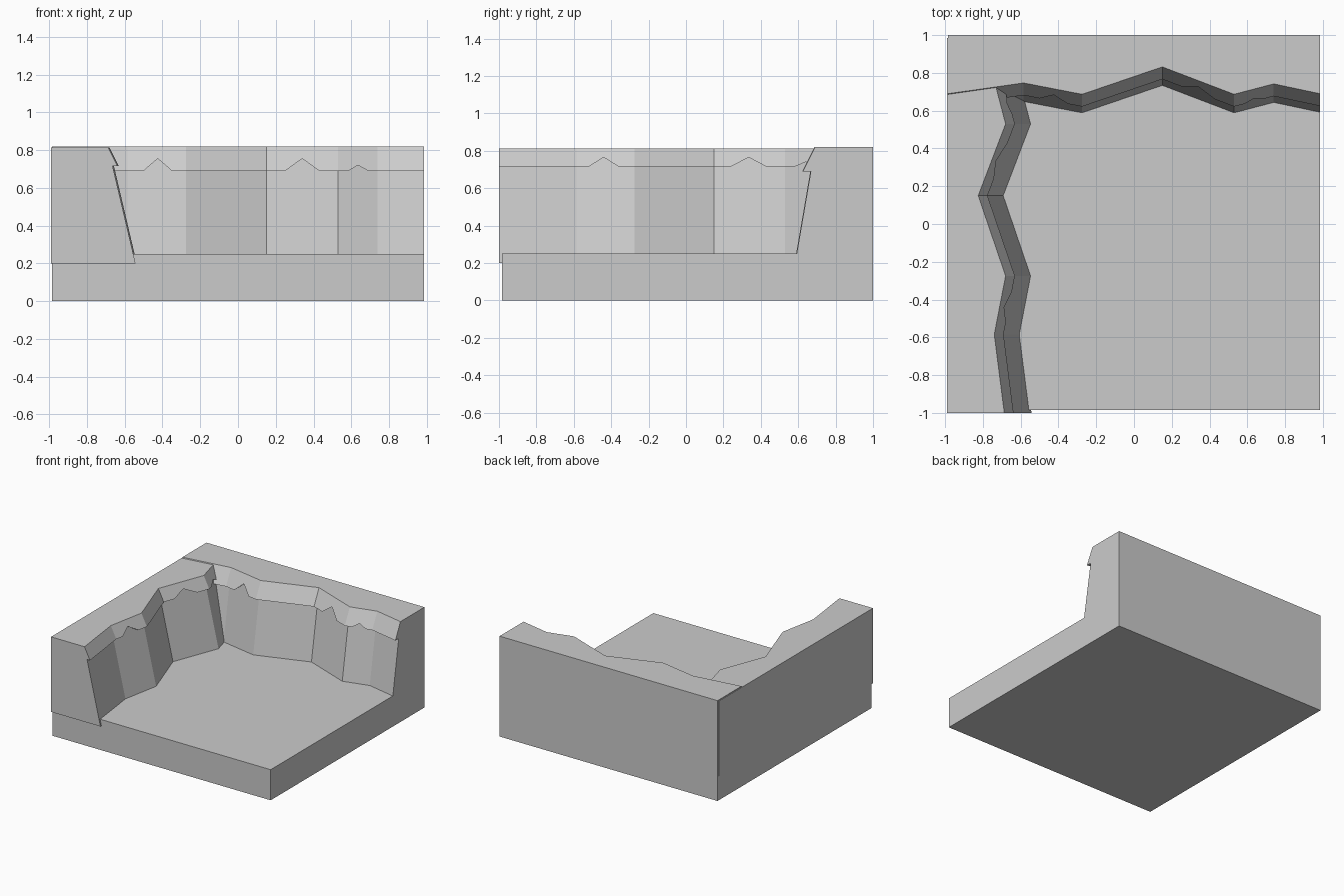
import bpy, bmesh

if "Cube" in bpy.data.objects:
    bpy.data.objects.remove(bpy.data.objects["Cube"])


def loft(name, rings, turned):
    """Skin closed cross-sections; turned parts are rotated 90 degrees onto the left side."""
    bm = bmesh.new()
    rows = [[bm.verts.new((-e, t, z) if turned else (t, e, z)) for t, e, z in ring]
            for ring in rings]
    n = len(rows[0])
    for a, b in zip(rows, rows[1:]):
        for i in range(n):
            j = (i + 1) % n
            bm.faces.new((a[i], a[j], b[j], b[i]))
    bm.faces.new(rows[0])
    bm.faces.new(rows[-1])
    bmesh.ops.recalc_face_normals(bm, faces=bm.faces)
    mesh = bpy.data.meshes.new(name)
    bm.to_mesh(mesh)
    bm.free()
    bpy.context.collection.objects.link(bpy.data.objects.new(name, mesh))


def lerp_at(points, t):
    """Height of a polyline at t."""
    for (t0, v0), (t1, v1) in zip(points, points[1:]):
        if t <= t1:
            return v0 + (v1 - v0) * (t - t0) / (t1 - t0)
    return points[-1][1]


def lip(name, edge, teeth, top, slope, turned):
    """Overhanging ledge with notches cut upward into its lower edge."""
    lean = 0.50
    rings = []
    for t in sorted({p[0] for p in edge} | {p[0] for p in teeth}):
        e, z = lerp_at(edge, t), lerp_at(teeth, t)
        drop = top - z
        rings.append([(t, e, top), (t, e - lean * drop, z), (t, e - slope * drop, z)])
    loft(name, rings, turned)


def notched(start, end, low, notches):
    pts = [(start, low)]
    for a, b, c, peak in notches:
        pts += [(a, low), (b, peak), (c, low)]
    return pts + [(end, low)]


# shared zigzag of the cliff edge
zigzag = [(-0.585, 0.747), (-0.275, 0.687), (0.15, 0.832), (0.53, 0.687), (0.74, 0.742)]

# ground slab and back cliff
back_edge = [(-0.985, 0.69)] + zigzag + [(0.985, 0.69)]
back_top, back_slope = 0.82, 0.172
loft("ground_and_back_cliff",
     [[(t, 1.0, 0), (t, 1.0, back_top), (t, e, back_top),
       (t, e - back_slope * (back_top - 0.25), 0.25), (t, -0.985, 0.25), (t, -0.985, 0)]
      for t, e in back_edge], False)
lip("back_ledge", back_edge,
    notched(-0.985, 0.985, 0.69, [(-0.5, -0.425, -0.35, 0.755),
                                  (0.25, 0.34, 0.43, 0.755),
                                  (0.585, 0.635, 0.69, 0.72)]),
    back_top, back_slope, False)

# left cliff, slightly lower and sunk into the ground slab
left_edge = [(-1.0, 0.687)] + [(t, e - 0.007) for t, e in zigzag] + [(0.985, 0.687)]
left_top, left_slope = 0.813, 0.235
loft("left_cliff",
     [[(t, 0.99, 0.2), (t, 0.99, left_top), (t, e, left_top),
       (t, e - left_slope * (left_top - 0.2), 0.2)]
      for t, e in left_edge], True)
lip("left_ledge", left_edge,
    notched(-1.0, 0.985, 0.715, [(-0.52, -0.44, -0.36, 0.765),
                                 (0.24, 0.335, 0.43, 0.765),
                                 (0.58, 0.64, 0.7, 0.74)]),
    left_top, left_slope, True)
